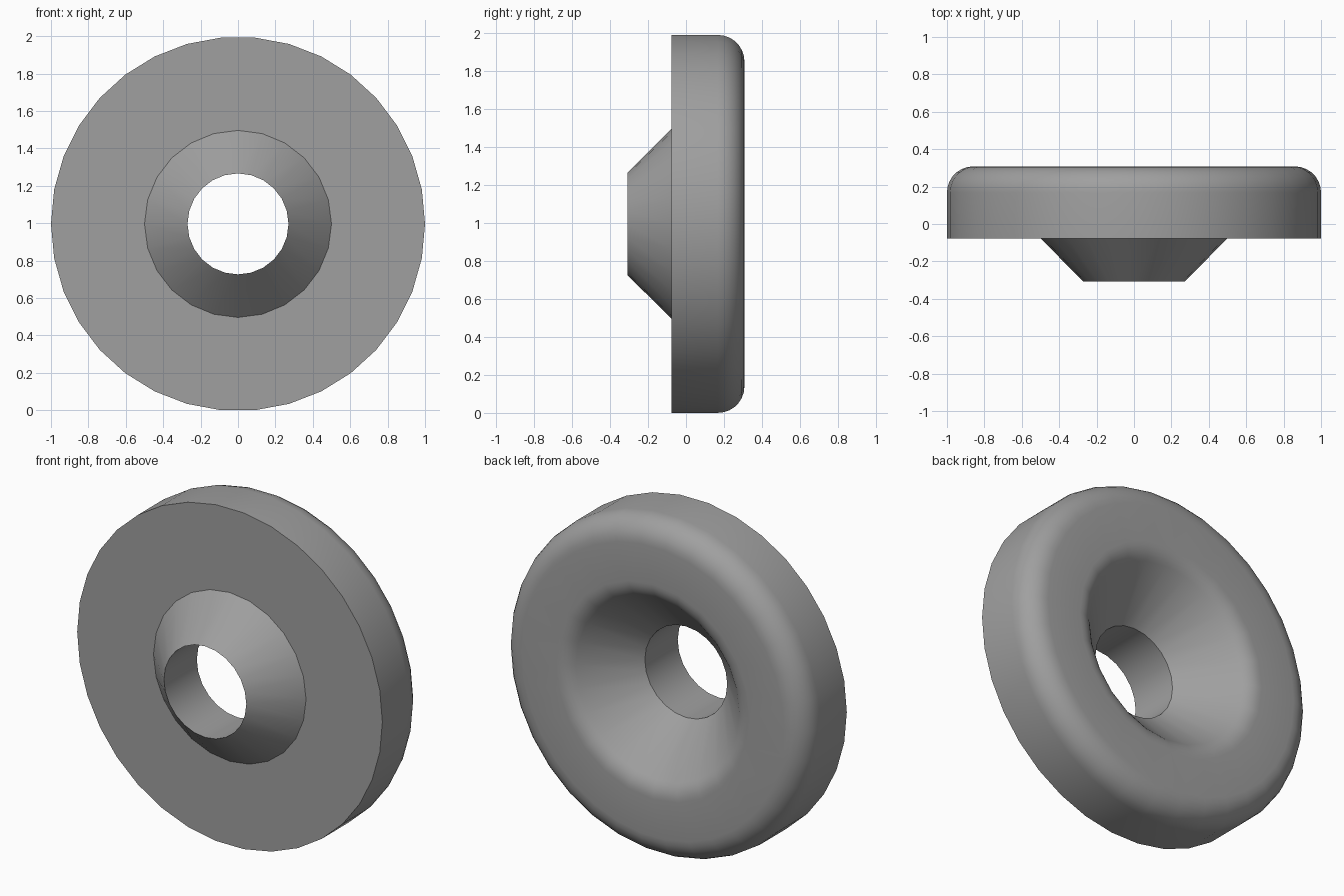
import bpy, bmesh, math

if "Cube" in bpy.data.objects:
    bpy.data.objects.remove(bpy.data.objects["Cube"])

CENTRE_Z = 0.996
FRONT, PLATE, BACK = -0.308, -0.077, 0.308
HOLE, COLLAR, FILLET = 0.27, 0.50, 0.14


def arc(cr, cy, radius, start, end, steps):
    """Points (radius from axis, y) along an arc, angles in degrees."""
    pts = []
    for i in range(steps + 1):
        a = math.radians(start + (end - start) * i / steps)
        pts.append((cr + radius * math.cos(a), cy + radius * math.sin(a)))
    return pts


def lathe(bm, profile, sides):
    """Spin a profile about the y axis; return its first and last rings."""
    rings = []
    for r, y in profile:
        rings.append([bm.verts.new((r * math.cos(2 * math.pi * i / sides), y,
                                    CENTRE_Z + r * math.sin(2 * math.pi * i / sides)))
                      for i in range(sides)])
    for a, b in zip(rings, rings[1:]):
        for i in range(sides):
            j = (i + 1) % sides
            bm.faces.new((a[i], a[j], b[j], b[i]))
    return rings[0], rings[-1]


def fill_between(bm, outer, inner):
    """Join two concentric rings of different counts with a flat triangle band."""
    n, m, i, j = len(outer), len(inner), 0, 0
    while i < n or j < m:
        o, k = outer[i % n], inner[j % m]
        if j == m or (i < n and (i + 0.5) / n <= (j + 0.5) / m):
            i += 1
            bm.faces.new((o, outer[i % n], k))
        else:
            j += 1
            bm.faces.new((o, inner[j % m], k))


bm = bmesh.new()

# Outer rim: straight side with a rounded back edge
rim = [(1.0, PLATE)] + arc(1.0 - FILLET, BACK - FILLET, FILLET, 0, 90, 7)
rim_front, rim_back = lathe(bm, rim, 34)

# Front collar, straight bore, then the flared recess with a rounded lip
lip_r = HOLE + BACK + FILLET * math.tan(math.radians(22.5))
core = [(COLLAR, PLATE), (HOLE, FRONT), (HOLE, 0.0)]
core += arc(lip_r, BACK - FILLET, FILLET, 135, 90, 5)
core_front, core_back = lathe(bm, core, 24)

# Flat front and back faces
fill_between(bm, rim_front, core_front)
fill_between(bm, rim_back, core_back)
bmesh.ops.recalc_face_normals(bm, faces=bm.faces[:])

mesh = bpy.data.meshes.new("washer")
bm.to_mesh(mesh)
bm.free()
washer = bpy.data.objects.new("washer", mesh)
bpy.context.collection.objects.link(washer)

grey = bpy.data.materials.new("mid_grey")
grey.diffuse_color = (0.35, 0.35, 0.35, 1.0)
grey.use_nodes = True
grey.node_tree.nodes["Principled BSDF"].inputs["Base Color"].default_value = grey.diffuse_color
mesh.materials.append(grey)

bpy.context.view_layer.objects.active = washer
washer.select_set(True)
bpy.ops.object.shade_smooth_by_angle(angle=math.radians(30))
